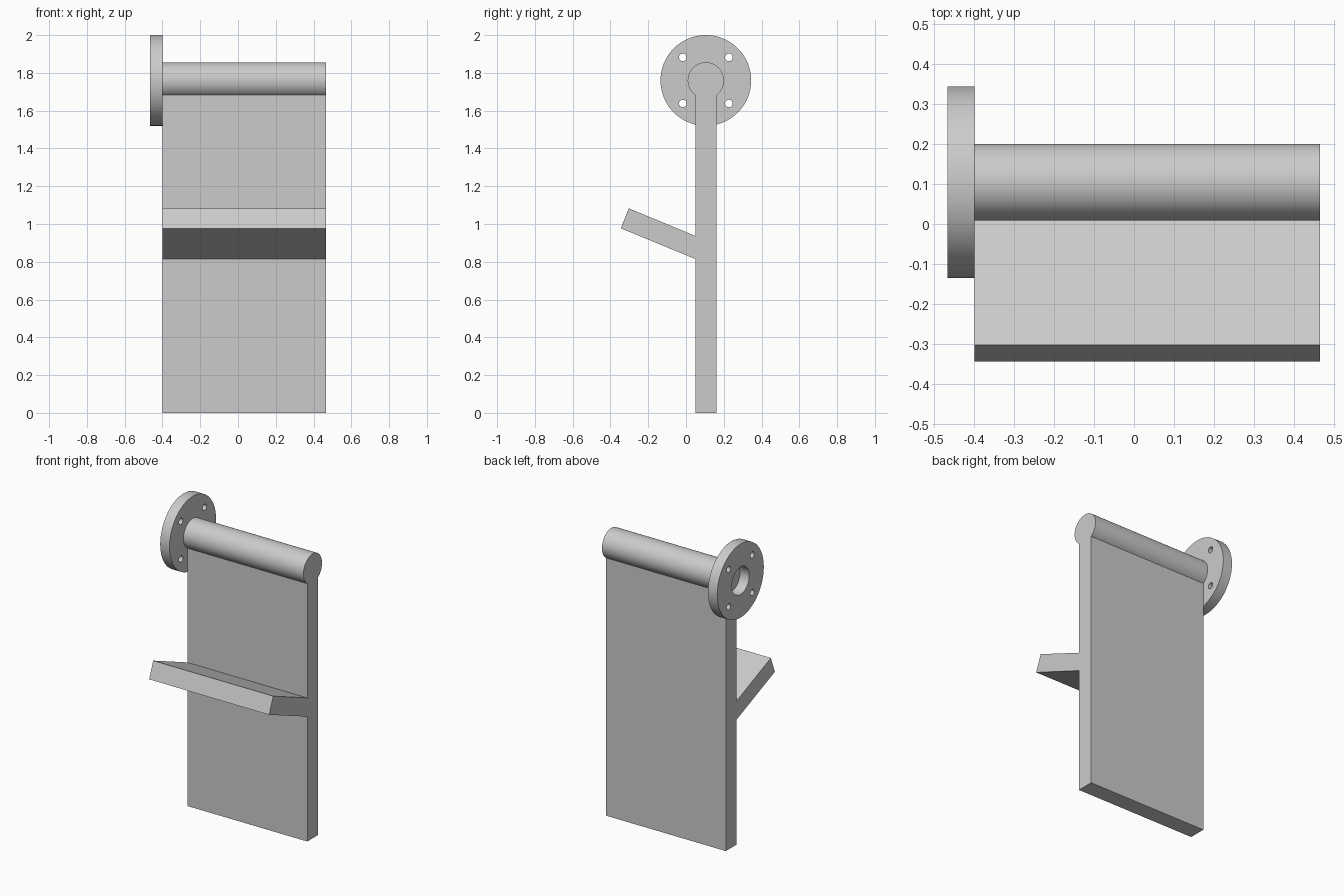
import bpy
import bmesh
from math import asin, cos, pi, sin
from mathutils import Matrix, Vector

cube = bpy.data.objects.get("Cube")
if cube:
    bpy.data.objects.remove(cube)

# Main dimensions
X_FLANGE, X_INNER, X_OUTER = -0.467, -0.4, 0.466
AXIS_Y, AXIS_Z = 0.105, 1.76
SHAFT_R, FLANGE_R, BORE_R = 0.096, 0.24, 0.09
BOLT_R, BOLT_OFFSET = 0.02, 0.122
PLATE_HALF = 0.056

grey = bpy.data.materials.new("light grey")
grey.use_nodes = True
grey.diffuse_color = (0.6, 0.6, 0.6, 1)
grey.node_tree.nodes["Principled BSDF"].inputs["Base Color"].default_value = (0.6, 0.6, 0.6, 1)


def extrude_profile(name, outline, x0, x1):
    """Extrude a closed (y, z) outline along x into a solid."""
    bm = bmesh.new()
    face = bm.faces.new([bm.verts.new((x0, y, z)) for y, z in outline])
    result = bmesh.ops.extrude_face_region(bm, geom=[face], use_keep_orig=True)
    moved = [g for g in result["geom"] if isinstance(g, bmesh.types.BMVert)]
    bmesh.ops.translate(bm, verts=moved, vec=(x1 - x0, 0, 0))
    bmesh.ops.recalc_face_normals(bm, faces=bm.faces)
    mesh = bpy.data.meshes.new(name)
    bm.to_mesh(mesh)
    bm.free()
    mesh.materials.append(grey)
    obj = bpy.data.objects.new(name, mesh)
    bpy.context.collection.objects.link(obj)
    return obj


def arc(y, z, radius, start, end, steps):
    return [(y + radius * cos(start + (end - start) * i / steps),
             z + radius * sin(start + (end - start) * i / steps))
            for i in range(steps + 1)]


def circle(y, z, radius, sides):
    return arc(y, z, radius, 0, 2 * pi, sides)[:-1]


def smooth(obj):
    bpy.ops.object.select_all(action="DESELECT")
    obj.select_set(True)
    bpy.context.view_layer.objects.active = obj
    bpy.ops.object.shade_smooth_by_angle(angle=pi / 6)


# Panel, sloping ledge and round shaft as one continuous section
front, back = AXIS_Y - PLATE_HALF, AXIS_Y + PLATE_HALF
spread = asin(PLATE_HALF / SHAFT_R)
section = [(front, 0), (back, 0)]
section += arc(AXIS_Y, AXIS_Z, SHAFT_R, -pi / 2 + spread, 1.5 * pi - spread, 72)
section += [(front, 0.937), (-0.303, 1.083), (-0.345, 0.977), (front, 0.815)]
body = extrude_profile("panel_with_ledge_and_shaft", section, X_INNER, X_OUTER)
smooth(body)

# Round mounting flange with a central bore and four bolt holes
flange = extrude_profile("mounting_flange", circle(AXIS_Y, AXIS_Z, FLANGE_R, 96),
                         X_FLANGE, X_INNER)
holes = [(0, 0, BORE_R, 64)]
holes += [(sy * BOLT_OFFSET, sz * BOLT_OFFSET, BOLT_R, 32)
          for sy in (-1, 1) for sz in (-1, 1)]
for dy, dz, radius, sides in holes:
    cutter = extrude_profile("hole_cutter", circle(AXIS_Y + dy, AXIS_Z + dz, radius, sides),
                             X_FLANGE - 0.05, X_INNER + 0.05)
    cutter.hide_render = True
    cut = flange.modifiers.new("hole", "BOOLEAN")
    cut.operation = "DIFFERENCE"
    cut.solver = "EXACT"
    cut.object = cutter
    bpy.context.view_layer.objects.active = flange
    bpy.ops.object.modifier_apply(modifier=cut.name)
    bpy.data.objects.remove(cutter)
smooth(flange)
